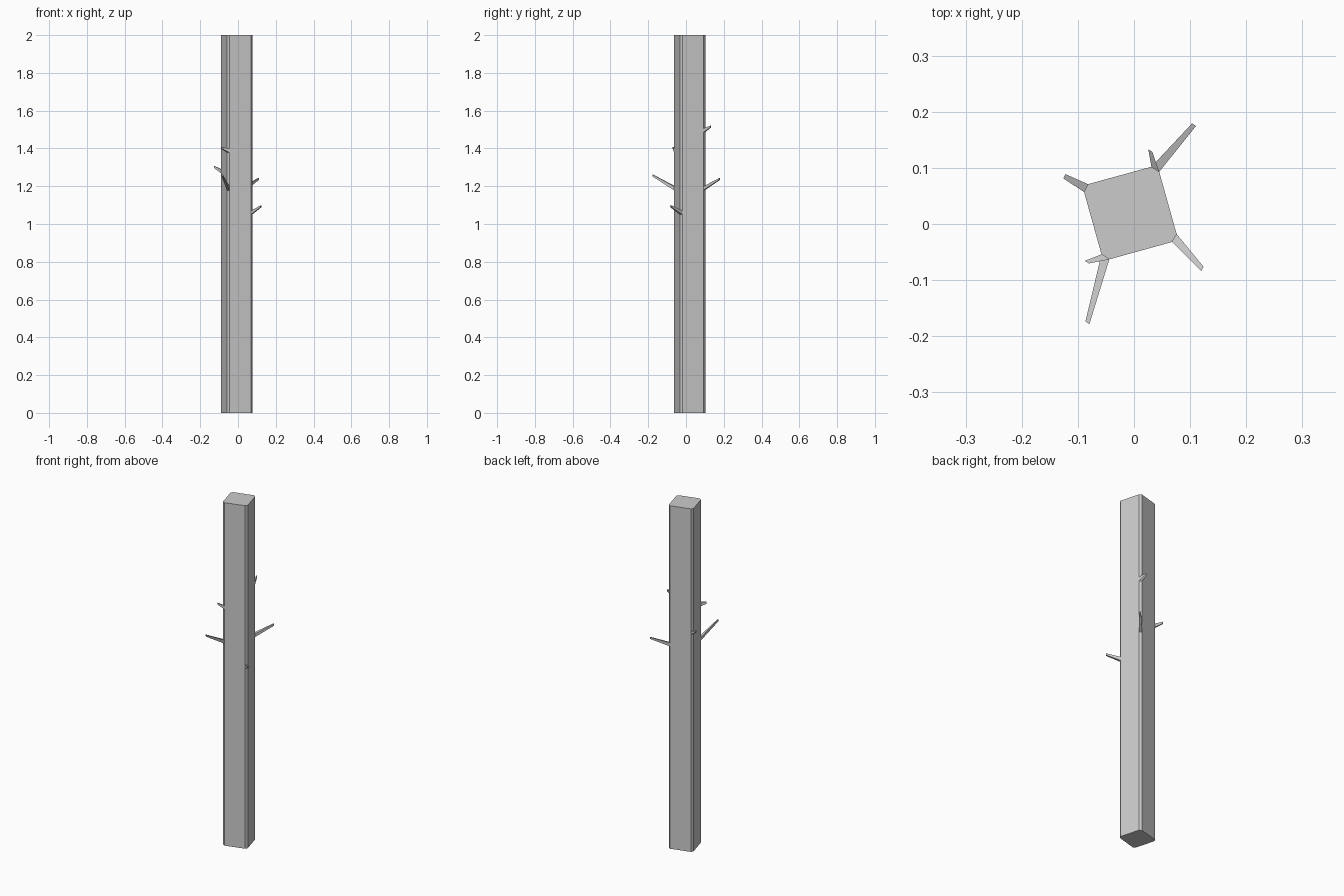
import bpy
from mathutils import Vector

if "Cube" in bpy.data.objects:
    bpy.data.objects.remove(bpy.data.objects["Cube"])

# Post outline: square turned 15 degrees with chamfered corners
OUTLINE = [(-0.089, 0.057), (-0.058, -0.054), (-0.044, -0.063), (0.068, -0.032),
           (0.076, -0.018), (0.045, 0.093), (0.031, 0.102), (-0.082, 0.071)]


def loft(name, bottom, top):
    """Closed solid between two matching rings of points."""
    n = len(bottom)
    faces = [tuple(reversed(range(n))), tuple(range(n, 2 * n))]
    faces += [(i, (i + 1) % n, n + (i + 1) % n, n + i) for i in range(n)]
    mesh = bpy.data.meshes.new(name)
    mesh.from_pydata([tuple(p) for p in bottom + top], [], faces)
    obj = bpy.data.objects.new(name, mesh)
    bpy.context.collection.objects.link(obj)
    return obj


def section(center, side, width, height):
    """Upright rectangle parallel to a chamfer."""
    s, u = side * width / 2, Vector((0, 0, height / 2))
    return [center - s - u, center + s - u, center + s + u, center - s + u]


def twig(name, corner, base_z, tip):
    """Tapered stub growing from the chamfer between two outline points."""
    a, b = (Vector((*OUTLINE[i], 0)) for i in corner)
    side = (b - a).normalized()
    base = (a + b) / 2 + Vector((0, 0, base_z))
    loft(name, section(base, side, (b - a).length, 0.02),
         section(Vector(tip), side, 0.0085, 0.010))


# Trunk
loft("trunk", [Vector((x, y, 0)) for x, y in OUTLINE],
     [Vector((x, y, 2)) for x, y in OUTLINE])

# Twigs, each on one of the four chamfered corners
FRONT, RIGHT, BACK, LEFT = (1, 2), (3, 4), (5, 6), (7, 0)
twig("right_twig", RIGHT, 1.06, (0.122, -0.080, 1.094))
twig("front_long_twig", FRONT, 1.188, (-0.083, -0.176, 1.257))
twig("front_short_twig", FRONT, 1.388, (-0.084, -0.068, 1.402))
twig("left_twig", LEFT, 1.278, (-0.124, 0.085, 1.301))
twig("back_long_twig", BACK, 1.19, (0.107, 0.177, 1.238))
twig("back_short_twig", BACK, 1.496, (0.029, 0.131, 1.516))
